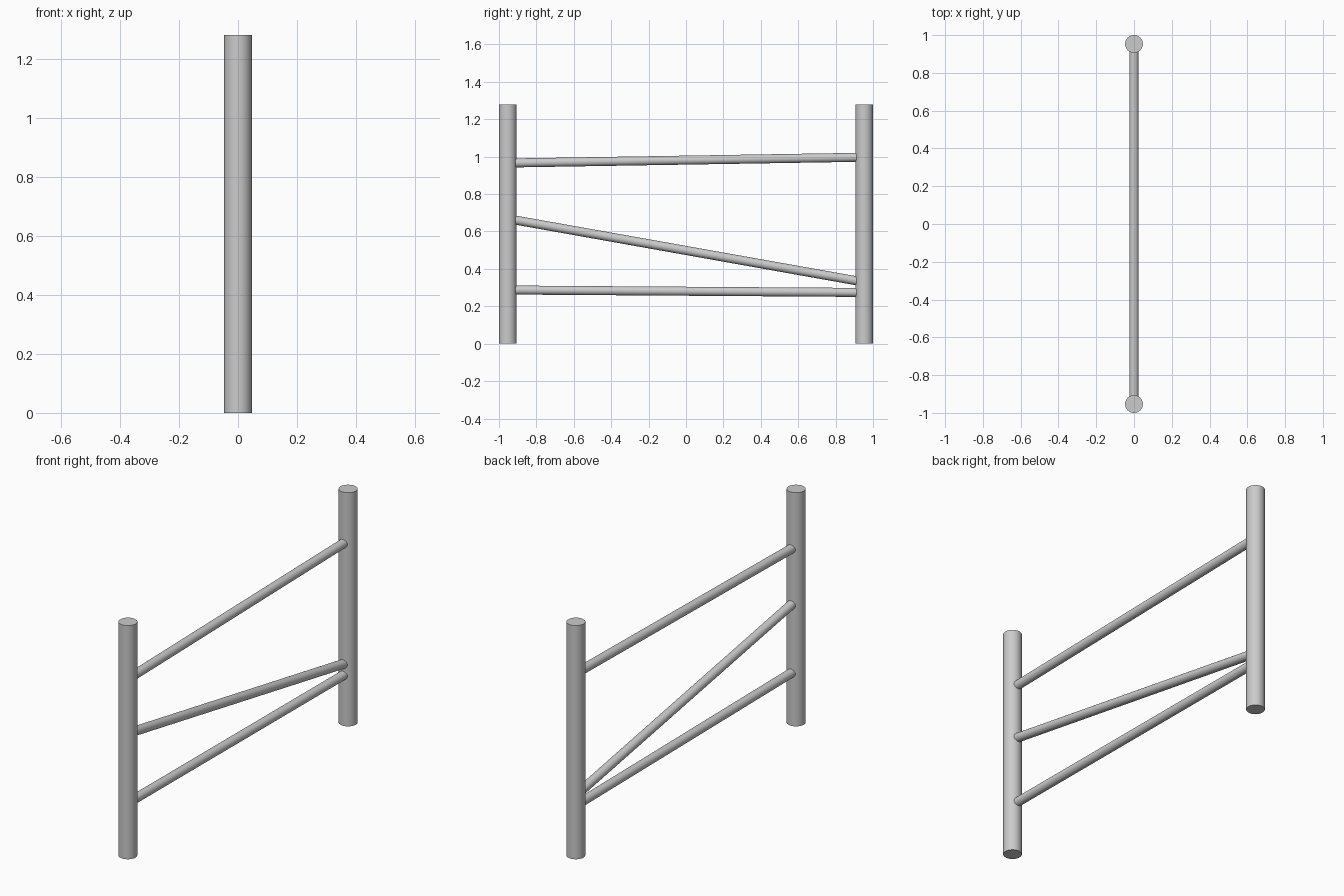
import bpy
import math
from mathutils import Vector

if "Cube" in bpy.data.objects:
    bpy.data.objects.remove(bpy.data.objects["Cube"])

POST_R, POST_Y, POST_H = 0.047, 0.953, 1.28
RAIL_R = 0.024


def rod(name, start, end, radius):
    """Smooth-sided cylinder running between two points."""
    a, b = Vector(start), Vector(end)
    d = b - a
    bpy.ops.mesh.primitive_cylinder_add(vertices=32, radius=radius, depth=d.length,
                                        location=(a + b) / 2)
    ob = bpy.context.object
    ob.name = name
    ob.rotation_euler = d.to_track_quat('Z', 'Y').to_euler()
    bpy.ops.object.shade_smooth_by_angle(angle=math.radians(40))
    return ob


# Upright posts
for name, side in (("near_post", -1), ("far_post", 1)):
    rod(name, (0, side * POST_Y, 0), (0, side * POST_Y, POST_H), POST_R)

# Slightly tilted rails: heights at the near and far post
rails = {
    "top_rail": (0.966, 0.997),
    "diagonal_rail": (0.668, 0.329),
    "bottom_rail": (0.287, 0.274),
}
for name, (z_near, z_far) in rails.items():
    rod(name, (0, -POST_Y, z_near), (0, POST_Y, z_far), RAIL_R)
